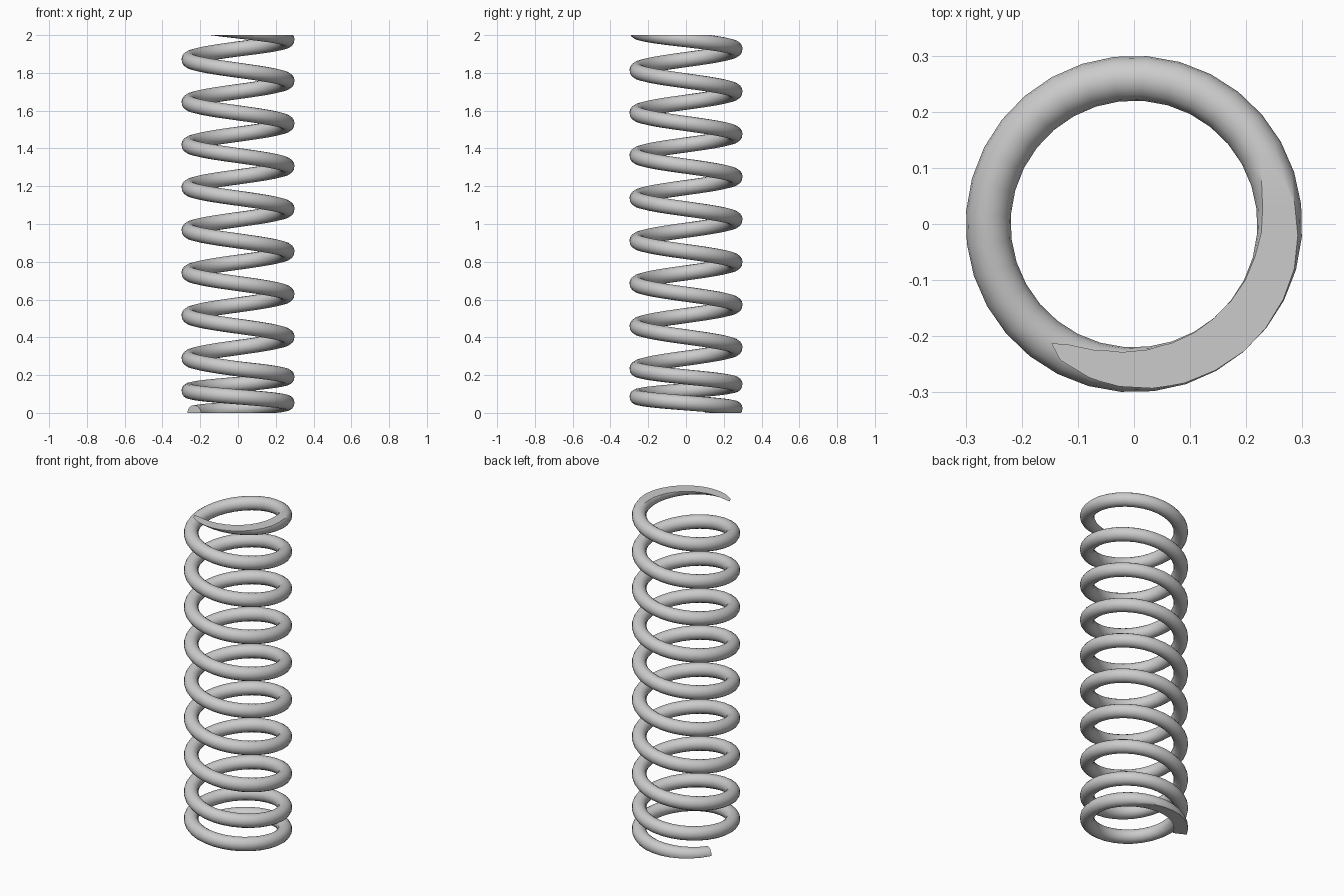
import bpy, bmesh
from math import sin, cos, pi
from mathutils import Vector

if "Cube" in bpy.data.objects:
    bpy.data.objects.remove(bpy.data.objects["Cube"])

COIL_R, WIRE_R = 0.26, 0.04
SIDES, STEP = 16, 0.125          # wire sides, step in quarter turns

# Height of the wire centre against quarter turns (winding downwards)
HEIGHTS = [(-1.8, 2.060), (-1, 2.022), (0, 1.976), (1, 1.927), (31, 0.233),
           (32, 0.190), (33, 0.151), (34, 0.117), (36, 0.053), (37.7, 0.001)]


def height(t):
    for (a, za), (b, zb) in zip(HEIGHTS, HEIGHTS[1:]):
        if t <= b:
            return za + (zb - za) * (t - a) / (b - a)
    return HEIGHTS[-1][1]


def centre(t):
    a = t * pi / 2
    return Vector((COIL_R * cos(a), COIL_R * sin(a), height(t)))


# Sweep a round section along the helix
bm = bmesh.new()
t0, t1 = HEIGHTS[0][0], HEIGHTS[-1][0]
count = round((t1 - t0) / STEP)
rings = []
for i in range(count + 1):
    t = t0 + (t1 - t0) * i / count
    a = t * pi / 2
    radial = Vector((cos(a), sin(a), 0))
    slope = (height(min(t + .1, t1)) - height(max(t - .1, t0))) / (min(t + .1, t1) - max(t - .1, t0))
    tangent = Vector((-sin(a) * COIL_R * pi / 2, cos(a) * COIL_R * pi / 2, slope)).normalized()
    up = radial.cross(tangent)
    rings.append([bm.verts.new(centre(t) + WIRE_R * (radial * cos(2 * pi * j / SIDES)
                                                     + up * sin(2 * pi * j / SIDES)))
                  for j in range(SIDES)])
for r, s in zip(rings, rings[1:]):
    for j in range(SIDES):
        k = (j + 1) % SIDES
        bm.faces.new((r[j], r[k], s[k], s[j]))
bm.faces.new(rings[0])
bm.faces.new(rings[-1])

# Grind both ends flat
for z, n in ((0, -1), (2, 1)):
    bmesh.ops.bisect_plane(bm, geom=bm.verts[:] + bm.edges[:] + bm.faces[:], dist=1e-6,
                           plane_co=(0, 0, z), plane_no=(0, 0, n), clear_outer=True)
    bmesh.ops.holes_fill(bm, edges=[e for e in bm.edges if e.is_boundary], sides=0)
bmesh.ops.recalc_face_normals(bm, faces=bm.faces[:])

mesh = bpy.data.meshes.new("coil_spring")
bm.to_mesh(mesh)
bm.free()
spring = bpy.data.objects.new("coil_spring", mesh)
bpy.context.collection.objects.link(spring)
bpy.context.view_layer.objects.active = spring
spring.select_set(True)
bpy.ops.object.shade_smooth_by_angle(angle=0.6)
